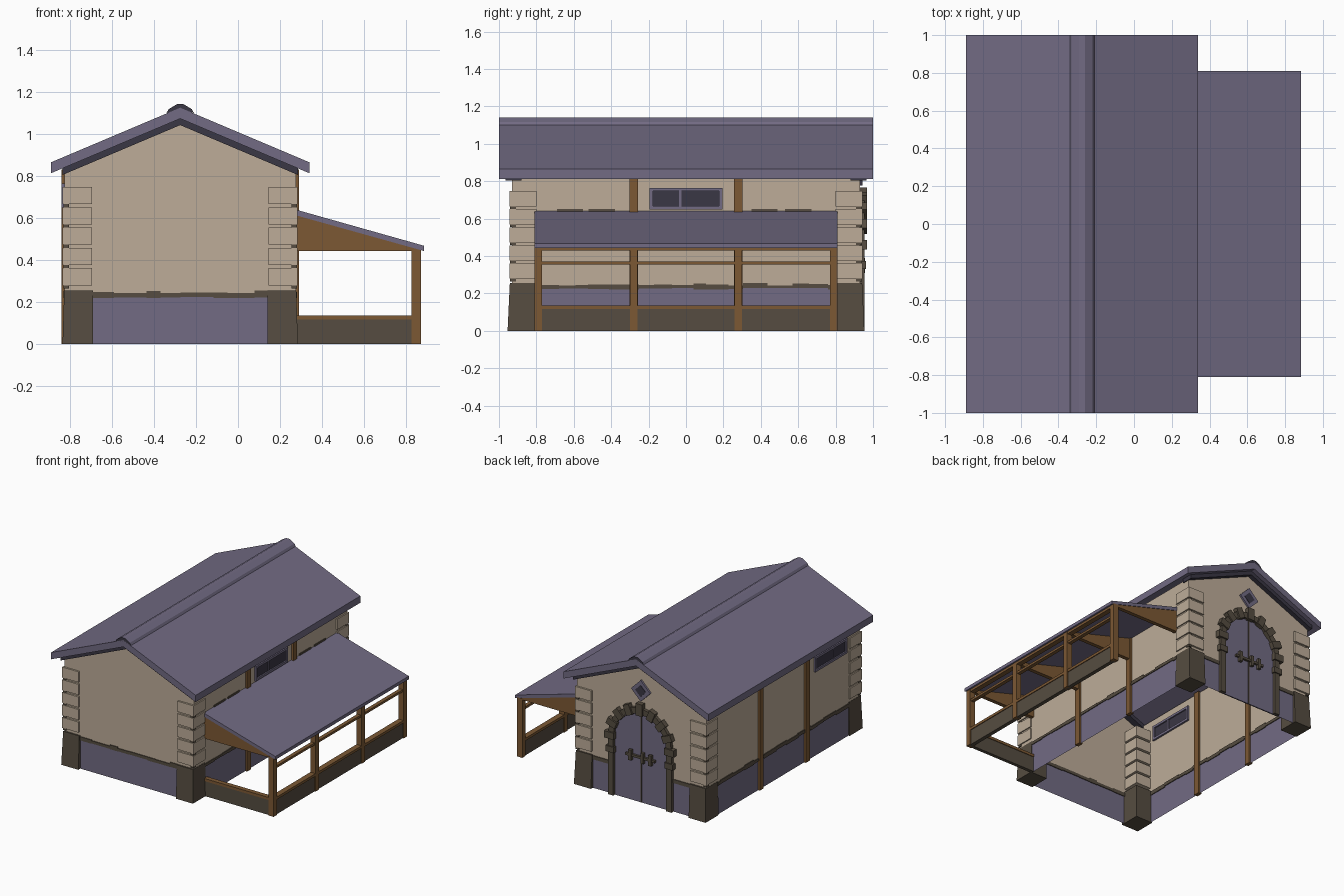
import bpy, bmesh, math, random
from mathutils import Matrix, Vector

if "Cube" in bpy.data.objects:
    bpy.data.objects.remove(bpy.data.objects["Cube"])

random.seed(4)

def mat(name, r, g, b):
    m = bpy.data.materials.new(name)
    m.diffuse_color = (r, g, b, 1)
    m.use_nodes = True
    m.node_tree.nodes["Principled BSDF"].inputs["Base Color"].default_value = m.diffuse_color
    return m

SLATE = mat("slate", 0.168, 0.147, 0.228)
DARK = mat("dark_slate", 0.042, 0.038, 0.058)
PLASTER = mat("plaster", 0.51, 0.415, 0.315)
STONE = mat("dark_stone", 0.092, 0.073, 0.052)
WOOD = mat("wood", 0.20, 0.098, 0.034)
CX = -0.275          # house centre line
HW, HL = 0.55, 0.93  # house half width and half length

def finish(bm, name, *mats):
    bmesh.ops.recalc_face_normals(bm, faces=bm.faces)
    me = bpy.data.meshes.new(name)
    bm.to_mesh(me)
    bm.free()
    for m in mats:
        me.materials.append(m)
    ob = bpy.data.objects.new(name, me)
    bpy.context.collection.objects.link(ob)
    return ob

def add_box(bm, x0, x1, y0, y1, z0, z1):
    c = Vector(((x0 + x1) / 2, (y0 + y1) / 2, (z0 + z1) / 2))
    s = Matrix.Diagonal((abs(x1 - x0), abs(y1 - y0), abs(z1 - z0), 1))
    return bmesh.ops.create_cube(bm, size=1, matrix=Matrix.Translation(c) @ s)["verts"]

def boxes(name, m, *items):
    bm = bmesh.new()
    for b in items:
        add_box(bm, *b)
    return finish(bm, name, m)

def prism(name, pts, y0, y1, *mats):
    """Extrude an xz outline along y."""
    bm = bmesh.new()
    f = bm.faces.new([bm.verts.new((x, y0, z)) for x, z in pts])
    ext = bmesh.ops.extrude_face_region(bm, geom=[f])["geom"]
    vs = [v for v in ext if isinstance(v, bmesh.types.BMVert)]
    bmesh.ops.translate(bm, verts=vs, vec=(0, y1 - y0, 0))
    return finish(bm, name, *mats)

def gable(half, eave, apex, t):
    return [(CX - half, eave - t), (CX - half, eave), (CX, apex), (CX + half, eave),
            (CX + half, eave - t), (CX, apex - t)]

# House walls: open shell, slate plinth below, plaster above
bm = bmesh.new()
corners = [(CX - HW, -HL), (CX + HW, -HL), (CX + HW, HL), (CX - HW, HL)]
rings = [[bm.verts.new((x, y, z)) for x, y in corners] for z in (0, 0.235, 0.825)]
for k in (0, 1):
    for i in range(4):
        j = (i + 1) % 4
        vs = [rings[k][i], rings[k][j], rings[k + 1][j], rings[k + 1][i]]
        if k == 1 and i in (0, 2):
            vs.insert(3, bm.verts.new((CX, corners[i][1], 1.065)))
        bm.faces.new(vs).material_index = k
finish(bm, "house_walls", SLATE, PLASTER)

# Main roof, dark verge layers and ridge cap
prism("main_roof", gable(0.615, 0.865, 1.125, 0.052), -1, 1, SLATE)
for n, a, b in (("front", -0.965, -0.88), ("back", 0.88, 0.965)):
    prism(n + "_verge", gable(0.56, 0.837, 1.074, 0.032), a, b, DARK)
cap = prism("ridge_cap", [(CX - 0.065, 1.10), (CX - 0.055, 1.118), (CX - 0.015, 1.142),
            (CX + 0.015, 1.142), (CX + 0.055, 1.118), (CX + 0.065, 1.10), (CX, 1.115)],
            -1.0, 1.0, SLATE, DARK)
for p in cap.data.polygons:
    p.material_index = 1 if abs(p.normal.y) > 0.9 else 0

# Corner foot stones (tapered), plaster quoins and small dark joints
feet, quoins, joints = bmesh.new(), bmesh.new(), bmesh.new()
for sx in (-1, 1):
    for sy in (-1, 1):
        def corner(b, inner, out_x, out_y, z0, z1):
            return add_box(b, CX + sx * (HW - inner), CX + sx * (HW + out_x),
                           sy * (HL - inner), sy * (HL + out_y), z0, z1)
        for v in corner(feet, 0.135, 0.01, 0.024, 0, 0.255):
            if v.co.z > 0.1:
                v.co.x -= sx * 0.008 * (abs(v.co.x - CX) > HW)
                v.co.y -= sy * 0.012 * (abs(v.co.y) > HL)
        for i in range(5):
            z = 0.28 + i * 0.0965
            corner(quoins, 0.13, 0.009, 0.014, z, z + 0.081)
            corner(joints, 0.02, 0.006, 0.01, z - 0.015, z)
finish(feet, "corner_foot_stones", STONE)
finish(quoins, "corner_quoins", PLASTER)
finish(joints, "quoin_joints", STONE)

# Uneven stone course on top of the plinth
bm = bmesh.new()
def course(length, place):
    t = -length
    while t < length - 0.001:
        e = min(t + random.uniform(0.06, 0.16), length)
        add_box(bm, *place(t, e), random.uniform(0.218, 0.230), random.uniform(0.243, 0.256))
        t = e
for s in (-1, 1):
    course(HL - 0.13, lambda a, b: (CX + s * HW - 0.006, CX + s * HW + 0.006, a, b))
course(HW - 0.13, lambda a, b: (CX + a, CX + b, -HL - 0.006, -HL + 0.006))
for s in (-1, 1):
    add_box(bm, CX + s * 0.27, CX + s * 0.42, HL - 0.006, HL + 0.006, 0.222, 0.25)
finish(bm, "plinth_stone_course", STONE)

# Timber posts on the long walls
boxes("wall_posts", WOOD, *[(CX + s * HW - 0.015, CX + s * HW + 0.015, y - 0.023, y + 0.023, 0, 0.83)
                            for s in (-1, 1) for y in (-0.28, 0.28)])

# Side windows: slate frame, dark panes
def side_window(name, sx, y, z0=0.65, z1=0.765):
    x, w, t = CX + sx * HW, 0.195, 0.018
    boxes(name + "_frame", SLATE,
          (x - .014, x + .014, y - w, y + w, z0, z0 + t), (x - .014, x + .014, y - w, y + w, z1 - t, z1),
          (x - .014, x + .014, y - w, y - w + t, z0, z1), (x - .014, x + .014, y + w - t, y + w, z0, z1),
          (x - .01, x + .01, y - 0.037, y - 0.023, z0, z1))
    boxes(name + "_panes", DARK, (x - .004, x + .004, y - w + t, y + w - t, z0 + t, z1 - t))
side_window("right_window", 1, 0)
side_window("left_window", -1, -0.57)

# A few exposed stones above the lean-to
boxes("exposed_stones", STONE, *[(CX + HW, CX + HW + 0.005, y - 0.07, y + 0.07, 0.625, 0.652)
                                 for y in (-0.62, -0.45, 0.42, 0.6)])

# Arched back door
SPR, R = 0.46, 0.245
arc = [(math.cos(a), math.sin(a)) for a in [math.pi * i / 12 for i in range(13)]]
door = [(CX + R, 0)] + [(CX + R * c, SPR + R * s) for c, s in arc] + [(CX - R, 0)]
prism("back_door", door, HL - 0.004, HL + 0.005, SLATE)

# Door surround: jambs, arch ring and projecting blocks
ro, ri = 0.27, 0.225
ring = [(CX + ro, 0)] + [(CX + ro * c, SPR + ro * s) for c, s in arc] + [(CX - ro, 0), (CX - ri, 0)]
ring += [(CX + ri * c, SPR + ri * s) for c, s in reversed(arc)] + [(CX + ri, 0)]
prism("door_surround", ring, HL - 0.004, HL + 0.025, STONE)
bm = bmesh.new()
for i in range(9):
    a = math.pi * i / 8
    vs = add_box(bm, 0.215, 0.295 + 0.012 * (i == 4), HL, HL + 0.037, -0.026, 0.026)
    bmesh.ops.transform(bm, verts=vs, matrix=Matrix.Translation((CX, 0, SPR)) @ Matrix.Rotation(-a, 4, 'Y'))
for s in (-1, 1):
    add_box(bm, CX + s * 0.215, CX + s * 0.285, HL, HL + 0.033, 0.33, 0.375)
finish(bm, "door_arch_blocks", STONE)

# Door latch bar and its brackets
boxes("door_latch", STONE, (CX - 0.125, CX + 0.125, HL, HL + 0.022, 0.34, 0.358),
      (CX - 0.004, CX + 0.004, HL, HL + 0.008, 0, 0.70),
      *[(CX + d - 0.012, CX + d + 0.012, HL, HL + 0.028, 0.31, 0.39) for d in (-0.085, -0.02, 0.085)])

# Diamond vent in the back gable
def diamond(name, r, y1, m):
    prism(name, [(CX + r, 0.86), (CX, 0.86 + r), (CX - r, 0.86), (CX, 0.86 - r)], HL - 0.006, y1, m)
diamond("gable_vent_frame", 0.082, HL + 0.014, SLATE)
diamond("gable_vent_opening", 0.045, HL + 0.017, DARK)

# Lean-to roof
prism("lean_to_roof", [(0.275, 0.64), (0.885, 0.468), (0.885, 0.443), (0.275, 0.613)], -0.81, 0.81, SLATE)

# Lean-to posts, solid timber brackets and rails
PY = (-0.79, -0.28, 0.28, 0.79)
boxes("lean_to_posts", WOOD, *[(0.825, 0.87, y - 0.02, y + 0.02, 0, 0.455) for y in PY])
for i, y in enumerate(PY):
    prism("lean_to_bracket_%d" % (i + 1), [(0.275, 0.615), (0.87, 0.449), (0.87, 0.443), (0.275, 0.443)],
          y - 0.015, y + 0.015, WOOD)
boxes("lean_to_beams", WOOD, (0.833, 0.862, -0.79, 0.79, 0.355, 0.372),
      (0.828, 0.867, -0.79, 0.79, 0.43, 0.452))
boxes("fence_rails", WOOD, (0.825, 0.868, -0.79, 0.79, 0.117, 0.137),
      (0.275, 0.83, -0.808, -0.772, 0.117, 0.137))

# Low stone wall on the front and right of the lean-to
boxes("low_wall", STONE, (0.832, 0.862, -0.79, 0.79, 0, 0.118),
      (0.275, 0.84, -0.803, -0.777, 0, 0.118))
